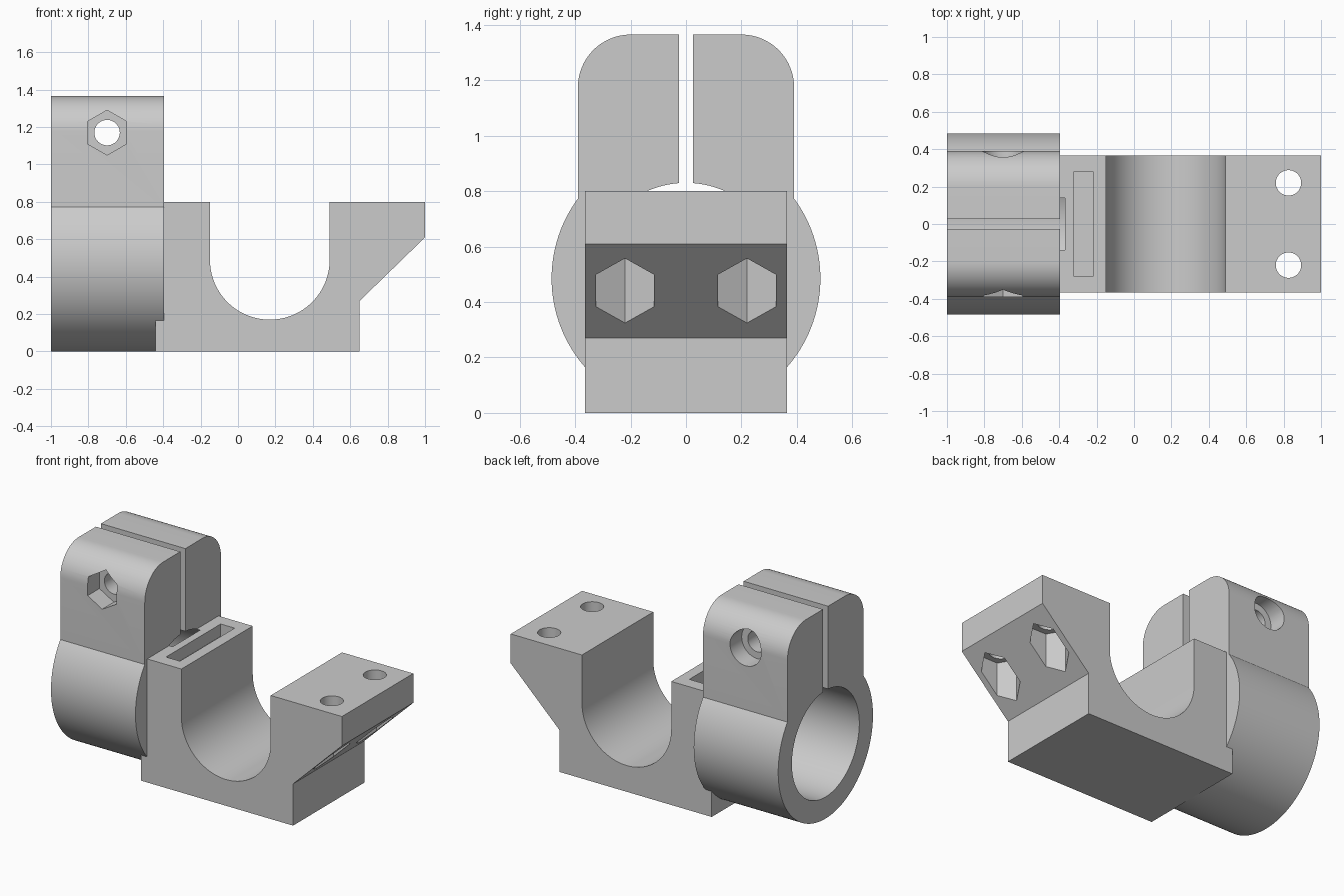
import bpy, bmesh
from math import pi, acos, cos, sin

if "Cube" in bpy.data.objects:
    bpy.data.objects.remove(bpy.data.objects["Cube"], do_unlink=True)

grey = bpy.data.materials.new("plain grey")
grey.use_nodes = True
colour = (0.6, 0.6, 0.6, 1)
grey.diffuse_color = colour
grey.node_tree.nodes["Principled BSDF"].inputs["Base Color"].default_value = colour


def arc(cx, cy, r, start, end, n):
    return [(cx + r * cos(start + (end - start) * i / n),
             cy + r * sin(start + (end - start) * i / n)) for i in range(n + 1)]


def disc(cx, cy, r, n=48, start=0.0):
    return arc(cx, cy, r, start, start + 2 * pi, n)[:-1]


def rect(x0, x1, y0, y1):
    return [(x0, y0), (x1, y0), (x1, y1), (x0, y1)]


def prism(name, outline, axis, lo, hi):
    """Extrude a closed outline along one axis."""
    place = {"x": lambda a, b, t: (t, a, b),
             "y": lambda a, b, t: (a, t, b),
             "z": lambda a, b, t: (a, b, t)}[axis]
    bm = bmesh.new()
    ends = [[bm.verts.new(place(a, b, t)) for a, b in outline] for t in (lo, hi)]
    n = len(outline)
    for end in ends:
        bm.faces.new(end)
    for i in range(n):
        j = (i + 1) % n
        bm.faces.new((ends[0][i], ends[0][j], ends[1][j], ends[1][i]))
    bmesh.ops.recalc_face_normals(bm, faces=bm.faces)
    mesh = bpy.data.meshes.new(name)
    bm.to_mesh(mesh)
    bm.free()
    mesh.materials.append(grey)
    obj = bpy.data.objects.new(name, mesh)
    bpy.context.collection.objects.link(obj)
    return obj


def activate(obj):
    bpy.ops.object.select_all(action="DESELECT")
    obj.select_set(True)
    bpy.context.view_layer.objects.active = obj


def carve(obj, cutters):
    for cutter in cutters:
        cutter.hide_render = True
        activate(obj)
        mod = obj.modifiers.new("cut", "BOOLEAN")
        mod.operation = "DIFFERENCE"
        mod.solver = "EXACT"
        mod.object = cutter
        bpy.ops.object.modifier_apply(modifier=mod.name)


R, MID = 0.485, 0.485      # ring radius and axis height
EAR, TOP, FILLET = 0.39, 1.365, 0.19
JOIN = -0.395              # plane where ring meets saddle block

# Clamp ring with two ears, as one outline
a = acos(EAR / R)
outline = arc(0, MID, R, pi - a, 2 * pi + a, 96)
outline += arc(EAR - FILLET, TOP - FILLET, FILLET, 0, pi / 2, 16)
outline += arc(FILLET - EAR, TOP - FILLET, FILLET, pi / 2, pi, 16)
clamp = prism("clamp_ring", outline, "x", -1, JOIN)

# Saddle block with half-round cradle and sloped flange
profile = [(-0.44, 0), (0.65, 0), (0.65, 0.27), (1, 0.61), (1, 0.8), (0.49, 0.8)]
profile += arc(0.17, 0.49, 0.32, 0, -pi, 48)
profile += [(-0.15, 0.8), (JOIN, 0.8), (JOIN, 0.17), (-0.44, 0.17)]
block = prism("saddle_block", profile, "y", -0.365, 0.365)

# Bore and clamping gap, running slightly into the block
bore = prism("bore_cutter", disc(0, MID, 0.345, 96), "x", -1.1, -0.37)
gap = prism("gap_cutter", rect(-0.026, 0.026, MID, 1.5), "x", -1.1, -0.37)

# Clamp bolt: hexagonal nut pocket in front, round counterbore behind
BX, BZ = -0.7, 1.17
carve(clamp, [
    bore, gap,
    prism("bolt_cutter", disc(BX, BZ, 0.068), "y", -0.6, 0.6),
    prism("nut_cutter", disc(BX, BZ, 0.12, 6, pi / 2), "y", -0.6, -0.27),
    prism("head_cutter", disc(BX, BZ, 0.112), "y", 0.27, 0.6),
])

# Flange bolts with nut pockets in the slope, and the shallow top slot
block_cutters = [bore, gap,
                 prism("slot_cutter", rect(-0.32, -0.22, -0.28, 0.28), "z", 0.72, 0.9)]
for y in (-0.22, 0.22):
    block_cutters += [
        prism("flange_bolt_cutter", disc(0.826, y, 0.068), "z", 0.2, 0.9),
        prism("flange_nut_cutter", disc(0.826, y, 0.12, 6), "z", 0.2, 0.6)]
carve(block, block_cutters)

# Remove cutters, smooth the round surfaces
for obj in list(bpy.data.objects):
    if obj.name.split(".")[0].endswith("_cutter"):
        bpy.data.objects.remove(obj, do_unlink=True)
for obj in (clamp, block):
    activate(obj)
    bpy.ops.object.shade_smooth_by_angle(angle=pi / 9)
